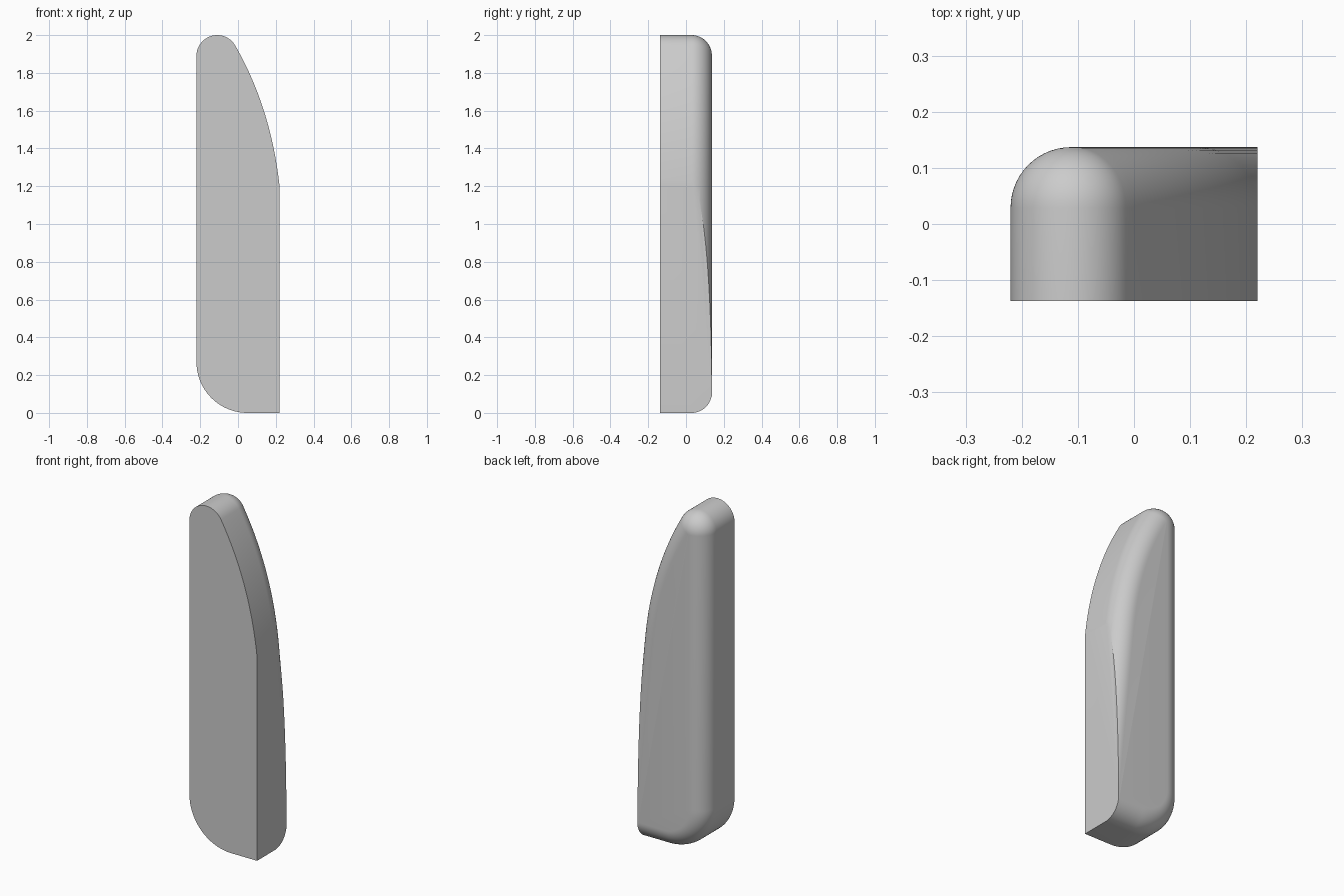
import bpy, bmesh, math
from mathutils import Vector

cube = bpy.data.objects.get("Cube")
if cube:
    bpy.data.objects.remove(cube)

HALF_DEPTH = 0.137
RADIUS = 0.108      # rounding of the back edge
SIDE = 0.22         # flat cut on the left side


def arc(cx, cz, r, start, end, steps):
    angles = [math.radians(start + (end - start) * i / steps) for i in range(steps + 1)]
    return [Vector((cx + r * math.cos(a), cz + r * math.sin(a))) for a in angles]


def curve(p, q, r, steps):
    p, q, r = Vector(p), Vector(q), Vector(r)
    ts = [i / steps for i in range(1, steps + 1)]
    return [p * (1 - t) ** 2 + q * 2 * t * (1 - t) + r * t * t for t in ts]


def inset(points, distance):
    """Move a counter-clockwise outline inwards with mitred corners."""
    result = []
    for i, p in enumerate(points):
        a = (p - points[i - 1]).normalized()
        b = (points[(i + 1) % len(points)] - p).normalized()
        na, nb = Vector((-a.y, a.x)), Vector((-b.y, b.x))
        result.append(p + (na + nb) * distance / (1 + na.dot(nb)))
    return result


# Side outline: bottom corner, bulging flank, rounded tip
tip = arc(-0.11, 1.89, 0.11, 30, 180, 30)
flank = curve(tip[0], (0.175, 1.615), (SIDE, 1.2), 24)
lower = curve((SIDE, 1.2), (0.28, 0.6), (0.335, 0), 16)
heel = arc(0.05, 0.27, 0.27, 180, 270, 24)
outline = tip + heel + list(reversed(flank + lower))

# Stack the outline from the front to the rounded back
bm = bmesh.new()
STEPS = 14
levels = [(-HALF_DEPTH, 0)]
for i in range(STEPS + 1):
    a = math.pi / 2 * i / STEPS
    levels.append((HALF_DEPTH - RADIUS + RADIUS * math.sin(a), RADIUS * (1 - math.cos(a))))
rings = [[bm.verts.new((p.x, y, p.y)) for p in inset(outline, d)] for y, d in levels]
for lo, hi in zip(rings, rings[1:]):
    for i in range(len(lo)):
        bm.faces.new((lo[i - 1], lo[i], hi[i], hi[i - 1]))
bm.faces.new(rings[0])
bm.faces.new(rings[-1])

# Slice the flank flat and close it
cut = bmesh.ops.bisect_plane(bm, geom=bm.verts[:] + bm.edges[:] + bm.faces[:],
                             plane_co=(SIDE, 0, 0), plane_no=(1, 0, 0), clear_outer=True)
bmesh.ops.remove_doubles(bm, verts=bm.verts[:], dist=0.0002)
bmesh.ops.holes_fill(bm, edges=[e for e in bm.edges if e.is_boundary], sides=0)
bmesh.ops.recalc_face_normals(bm, faces=bm.faces[:])

mesh = bpy.data.meshes.new("rounded_blade")
bm.to_mesh(mesh)
bm.free()
blade = bpy.data.objects.new("rounded_blade", mesh)
bpy.context.collection.objects.link(blade)

# Plain grey finish
grey = bpy.data.materials.new("plain_grey")
grey.use_nodes = True
colour = (0.6, 0.6, 0.6, 1)
grey.diffuse_color = colour
grey.node_tree.nodes["Principled BSDF"].inputs["Base Color"].default_value = colour
mesh.materials.append(grey)

bpy.context.view_layer.objects.active = blade
blade.select_set(True)
bpy.ops.object.shade_smooth_by_angle(angle=math.radians(25))
